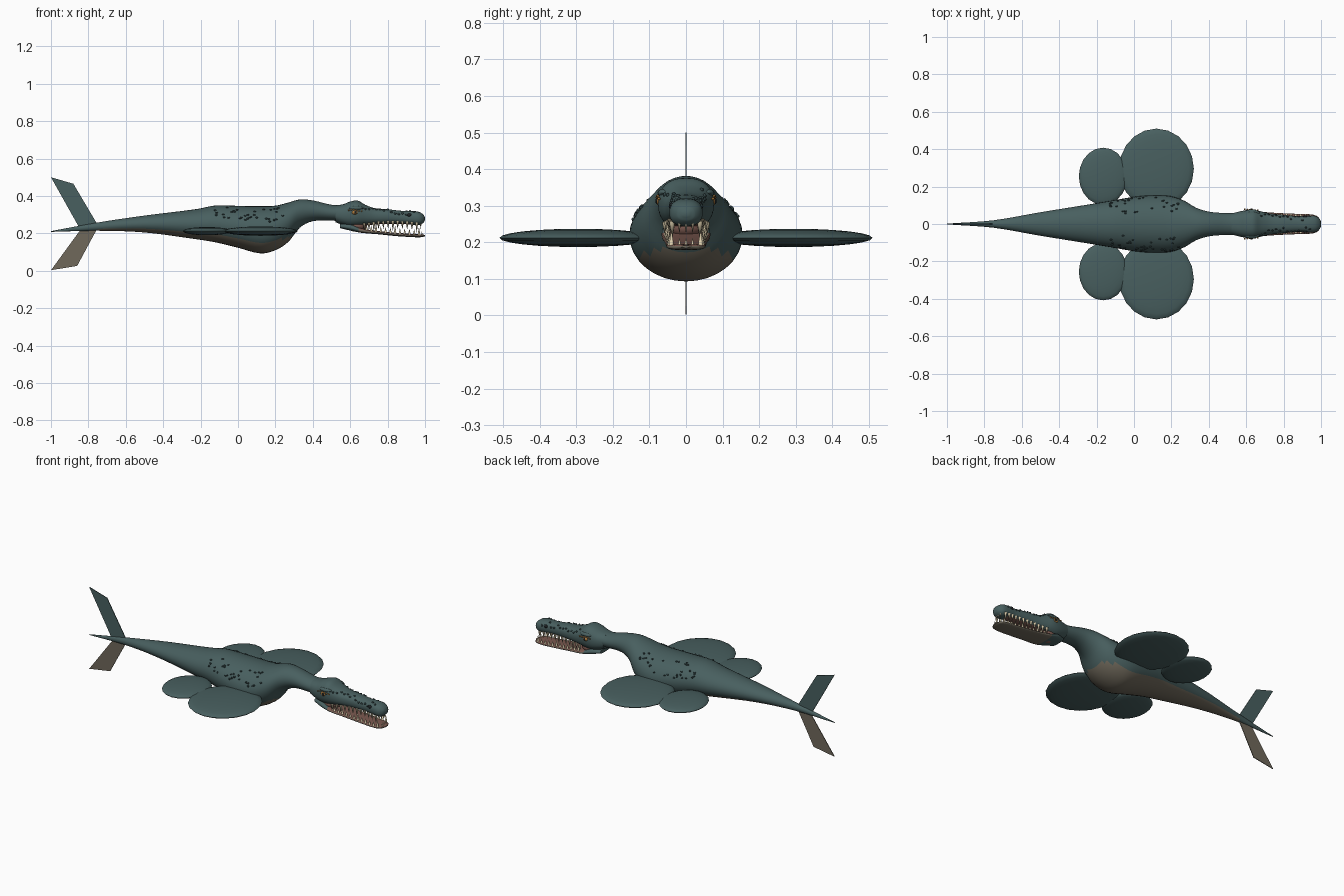
import bpy, bmesh, math, random
from mathutils import Vector, Matrix

cube = bpy.data.objects.get("Cube")
if cube:
    bpy.data.objects.remove(cube, do_unlink=True)
random.seed(4)


def material(name, *rgb):
    m = bpy.data.materials.new(name)
    m.use_nodes = True
    m.diffuse_color = (*rgb, 1)
    m.node_tree.nodes["Principled BSDF"].inputs["Base Color"].default_value = (*rgb, 1)
    return m


SKIN = material("teal skin", 0.065, 0.115, 0.115)
BELLY = material("tan belly", 0.16, 0.14, 0.105)
TOOTH = material("cream tooth", 0.72, 0.62, 0.42)
EYE = material("amber eye", 0.42, 0.2, 0.05)
DARK = material("near black", 0.012, 0.016, 0.018)
SCALE = material("dark scale", 0.03, 0.055, 0.057)
MOUTH = material("mouth lining", 0.2, 0.1, 0.08)


def finish(name, bm, mats, rule=None, smooth=True):
    bmesh.ops.recalc_face_normals(bm, faces=bm.faces)
    bm.normal_update()
    for f in bm.faces:
        if rule:
            f.material_index = rule(f.calc_center_median(), f.normal)
    me = bpy.data.meshes.new(name)
    bm.to_mesh(me)
    bm.free()
    ob = bpy.data.objects.new(name, me)
    bpy.context.collection.objects.link(ob)
    for m in mats:
        me.materials.append(m)
    if smooth:
        bpy.ops.object.select_all(action="DESELECT")
        ob.select_set(True)
        bpy.context.view_layer.objects.active = ob
        bpy.ops.object.shade_smooth_by_angle(angle=math.radians(50))
    return ob


def section(rows, x):
    """Smoothly interpolated top, bottom and half width at x."""
    i = max(k for k in range(len(rows) - 1) if rows[k][0] <= x or k == 0)
    a, b = rows[i], rows[i + 1]
    p, n = rows[max(i - 1, 0)], rows[min(i + 2, len(rows) - 1)]
    h = b[0] - a[0]
    t = min(max((x - a[0]) / h, 0), 1)
    out = []
    for k in (1, 2, 3):
        m0 = (b[k] - p[k]) / (b[0] - p[0]) * h
        m1 = (n[k] - a[k]) / (n[0] - a[0]) * h
        out.append((2*t**3 - 3*t*t + 1) * a[k] + (t**3 - 2*t*t + t) * m0
                   + (3*t*t - 2*t**3) * b[k] + (t**3 - t*t) * m1)
    return out


def surface(rows, x, ang, power=1.0):
    top, bot, w = section(rows, x)
    c, s = math.cos(ang), math.sin(ang)
    y = math.copysign(abs(c) ** power, c) * max(w, 0.001)
    z = math.copysign(abs(s) ** power, s) * (top - bot) / 2
    return Vector((x, y, (top + bot) / 2 + z))


def loft(name, rows, mats, rule=None, steps=4, segs=32, power=1.0):
    bm = bmesh.new()
    xs = [a[0] + (b[0] - a[0]) * k / steps for a, b in zip(rows, rows[1:]) for k in range(steps)]
    rings = [[bm.verts.new(surface(rows, x, 2 * math.pi * j / segs, power)) for j in range(segs)]
             for x in xs + [rows[-1][0]]]
    for r, q in zip(rings, rings[1:]):
        for j in range(segs):
            k = (j + 1) % segs
            bm.faces.new((r[j], r[k], q[k], q[j]))
    bm.faces.new(rings[0])
    bm.faces.new(rings[-1])
    return finish(name, bm, mats, rule)


def ball(bm, pos, size, u=10, v=6):
    m = Matrix.Translation(pos) @ Matrix.Diagonal((*size, 1))
    bmesh.ops.create_uvsphere(bm, u_segments=u, v_segments=v, radius=1, matrix=m)


def cone(bm, pos, radius, height):
    m = Matrix.Translation(Vector(pos) + Vector((0, 0, height / 2)))
    if height < 0:
        m = m @ Matrix.Rotation(math.pi, 4, "X")
    bmesh.ops.create_cone(bm, cap_ends=True, segments=8, radius1=radius, radius2=0,
                          depth=abs(height), matrix=m)


# Body and neck: x, top, bottom, half width
BODY = [(-1, .212, .208, .002), (-.75, .258, .214, .02), (-.5, .295, .205, .063),
        (-.22, .33, .168, .108), (-.12, .349, .152, .125), (0, .347, .123, .145),
        (.12, .345, .093, .155), (.2, .348, .11, .148), (.27, .365, .155, .124),
        (.33, .381, .23, .088), (.4, .376, .265, .066), (.5, .353, .268, .058),
        (.58, .35, .262, .058)]
loft("body", BODY, [SKIN, BELLY], lambda c, n: int(n.z < -.6 and -.75 < c.x < .28))

# Upper head and snout
HEAD = [(.52, .35, .26, .056), (.56, .355, .245, .066), (.6, .37, .235, .074),
        (.64, .375, .236, .076), (.68, .353, .242, .067), (.73, .335, .247, .056),
        (.8, .329, .251, .049), (.88, .32, .25, .042), (.93, .32, .246, .045),
        (.97, .314, .244, .043), (.993, .298, .258, .026), (1, .284, .272, .008)]
loft("upper_head", HEAD, [SKIN, MOUTH],
     lambda c, n: int(n.z < -.9 and .67 < c.x < .93), power=.85)

# Lower jaw
JAW = [(.545, .25, .228, .045), (.6, .25, .215, .064), (.66, .227, .203, .066),
       (.75, .213, .195, .06), (.85, .203, .185, .055), (.95, .196, .179, .051),
       (.985, .194, .18, .038), (1, .191, .185, .012)]
loft("lower_jaw", JAW, [SKIN, BELLY, MOUTH],
     lambda c, n: 0 if c.x < .65 else 2 if n.z > .6 else 1, power=.7)

# Jaw hinge filling the back of the mouth
bm = bmesh.new()
ball(bm, (.635, 0, .24), (.055, .052, .032), 16, 10)
finish("jaw_hinge", bm, [MOUTH])

# Teeth along both jaws
bm = bmesh.new()
for side in (-1, 1):
    for i in range(12):
        x = .675 + i * .0255
        upper = section(HEAD, x)
        lower = section(JAW, x + .012)
        big = i in (2, 6, 11)
        cone(bm, (x, side * upper[2] * .84, upper[1] + .014), .008, -.054 if big else -.042)
        cone(bm, (x + .012, side * lower[2] * .84, lower[0] - .004), .007, .045 if big else .03)
for y in (-.018, 0, .018):
    cone(bm, (.977, y, .262), .006, -.038)
    cone(bm, (.983, y, .188), .005, .026)
finish("teeth", bm, [TOOTH])

# Eyes, pupils, brow ridges, nostrils
for side, tag in ((1, "left"), (-1, "right")):
    bm = bmesh.new()
    ball(bm, (.625, side * .069, .312), (.018, .013, .013), 16, 10)
    finish(tag + "_eye", bm, [EYE])
    bm = bmesh.new()
    ball(bm, (.628, side * .08, .313), (.007, .004, .008))
    ball(bm, surface(HEAD, .915, math.pi / 2 - side * 1.15), (.013, .007, .01))
    finish(tag + "_pupil_and_nostril", bm, [DARK])
    bm = bmesh.new()
    ball(bm, (.63, side * .058, .335), (.042, .02, .012), 16, 8)
    finish(tag + "_brow", bm, [SKIN])
    bm = bmesh.new()
    for i in range(6):
        ball(bm, (.592 + i * .014, side * (.079 - i * .001), .323 + .004 * math.sin(i)),
             (.005, .004, .004), 8, 5)
    finish(tag + "_brow_scales", bm, [EYE])

# Raised scales scattered over back and snout
bm = bmesh.new()
for side in (-1, 1):
    for i in range(34):
        x = random.uniform(-.14, .24)
        ang = random.uniform(.3, 1.15)
        p = surface(BODY, x, math.pi / 2 - side * (math.pi / 2 - ang))
        ball(bm, p, (.007, .005, .005), 8, 5)
    for i in range(14):
        x = .68 + i * .02
        p = surface(HEAD, x, math.pi / 2 - side * random.uniform(.35, 1.2), .85)
        ball(bm, p, (.007, .005, .006), 8, 5)
finish("raised_scales", bm, [SCALE])

# Paddle flippers
for side, tag in ((1, "left"), (-1, "right")):
    for part, pos, size in (("front", (.12, .295, .212), (.2, .215, .025)),
                            ("rear", (-.165, .255, .212), (.13, .153, .022))):
        bm = bmesh.new()
        ball(bm, (pos[0], side * pos[1], pos[2]), size, 20, 12)
        finish(f"{tag}_{part}_flipper", bm, [SKIN])

# Vertical tail flukes
FLUKES = {"upper_tail_fluke": (SKIN, [(-1, .5), (-.88, .465), (-.75, .245), (-.84, .215)]),
          "lower_tail_fluke": (BELLY, [(-1, .003), (-.86, .026), (-.75, .23), (-.84, .222)])}
for name, (mat, outline) in FLUKES.items():
    bm = bmesh.new()
    face = bm.faces.new([bm.verts.new((x, -.002, z)) for x, z in outline])
    grown = bmesh.ops.extrude_face_region(bm, geom=[face])["geom"]
    bmesh.ops.translate(bm, vec=(0, .004, 0),
                        verts=[v for v in grown if isinstance(v, bmesh.types.BMVert)])
    finish(name, bm, [mat], smooth=False)
